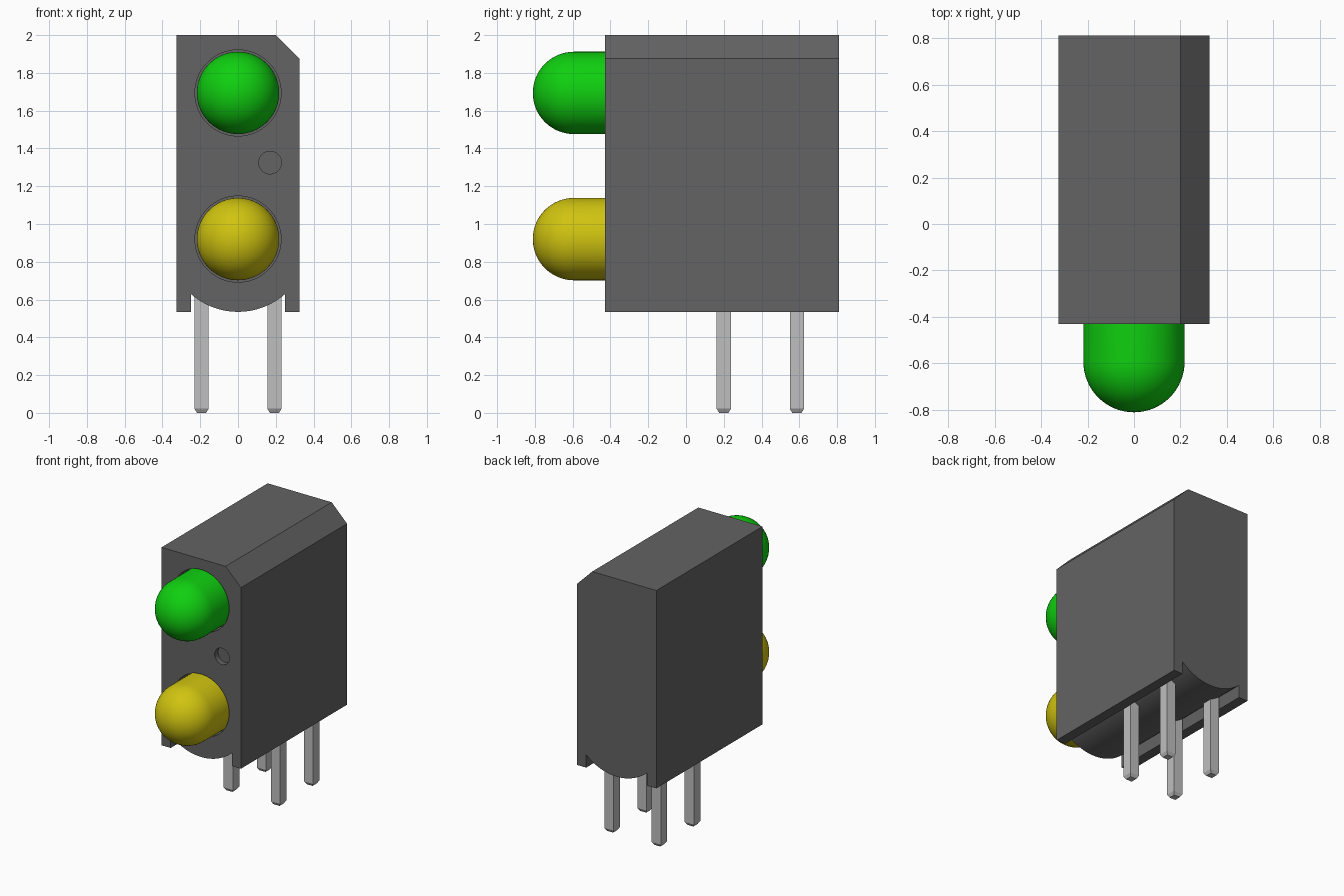
import bpy, bmesh
from math import sin, cos, pi, asin, radians
from mathutils import Matrix, Vector

default = bpy.data.objects.get("Cube")
if default:
    bpy.data.objects.remove(default, do_unlink=True)

FRONT, BACK = -0.43, 0.811
LED_R, TIP = 0.218, -0.811
LED_Z = {"upper": 1.694, "lower": 0.92}


def material(name, rgb):
    m = bpy.data.materials.new(name)
    m.use_nodes = True
    m.diffuse_color = (*rgb, 1)
    m.node_tree.nodes["Principled BSDF"].inputs["Base Color"].default_value = (*rgb, 1)
    return m


grey = material("dark grey plastic", (0.125, 0.125, 0.125))
metal = material("pale metal", (0.52, 0.52, 0.52))
green = material("green lens", (0.005, 0.63, 0.005))
yellow = material("yellow lens", (0.63, 0.55, 0.005))


def finish(bm, name, mat):
    bmesh.ops.recalc_face_normals(bm, faces=bm.faces)
    mesh = bpy.data.meshes.new(name)
    bm.to_mesh(mesh)
    bm.free()
    mesh.materials.append(mat)
    obj = bpy.data.objects.new(name, mesh)
    bpy.context.collection.objects.link(obj)
    return obj


def smooth(obj, degrees=30):
    obj.data.shade_smooth()
    obj.data.set_sharp_from_angle(angle=radians(degrees))


def drill(name, x, z, radius, depth):
    """Hidden cylinder that cuts a round hole into the front face."""
    bm = bmesh.new()
    turn = Matrix.Translation((x, FRONT, z)) @ Matrix.Rotation(pi / 2, 4, "X")
    bmesh.ops.create_cone(bm, cap_ends=True, segments=64, radius1=radius,
                          radius2=radius, depth=2 * depth, matrix=turn)
    obj = finish(bm, name, grey)
    obj.hide_render = True
    obj.hide_set(True)
    return obj


# Housing: chamfered outline with a bulged underside between two side rails
half, rail, foot, bulge_top = 0.325, 0.25, 0.535, 0.63
rise = bulge_top - foot
bulge_r = (rail ** 2 + rise ** 2) / (2 * rise)
sweep = asin(rail / bulge_r)
outline = [(-half, foot), (-half, 2), (0.2, 2), (half, 1.875), (half, foot), (rail, foot)]
for i in range(25):
    a = sweep * (1 - i / 12)
    outline.append((bulge_r * sin(a), foot + bulge_r * (1 - cos(a))))
outline.append((-rail, foot))

bm = bmesh.new()
face = bm.faces.new([bm.verts.new((x, FRONT, z)) for x, z in outline])
result = bmesh.ops.extrude_face_region(bm, geom=[face], use_keep_orig=True)
bmesh.ops.translate(bm, vec=(0, BACK - FRONT, 0),
                    verts=[v for v in result["geom"] if isinstance(v, bmesh.types.BMVert)])
housing = finish(bm, "housing", grey)

# Lens sockets and the small marker recess
cutters = [drill(f"{k}_socket_cutter", 0, z, LED_R + 0.01, 0.1) for k, z in LED_Z.items()]
cutters.append(drill("marker_recess_cutter", 0.17, 1.325, 0.06, 0.04))
bpy.context.view_layer.objects.active = housing
for cutter in cutters:
    mod = housing.modifiers.new("cut", "BOOLEAN")
    mod.operation, mod.solver, mod.object = "DIFFERENCE", "EXACT", cutter
    bpy.ops.object.modifier_apply(modifier=mod.name)
for cutter in cutters:
    bpy.data.objects.remove(cutter, do_unlink=True)
smooth(housing)


# Lenses: a cylinder with a domed front, lathed about the y axis
def lens(name, z, mat):
    bm = bmesh.new()
    dome = TIP + LED_R
    points = [(0, FRONT + 0.11), (LED_R, FRONT + 0.11)]
    points += [(LED_R * cos(i * pi / 32), dome - LED_R * sin(i * pi / 32)) for i in range(17)]
    verts = [bm.verts.new((r, y, z)) for r, y in points]
    edges = [bm.edges.new(pair) for pair in zip(verts, verts[1:])]
    bmesh.ops.spin(bm, geom=verts + edges, cent=(0, 0, z), axis=(0, 1, 0),
                   angle=2 * pi, steps=64)
    bmesh.ops.remove_doubles(bm, verts=bm.verts, dist=0.0001)
    smooth(finish(bm, name, mat))


lens("upper_lens", LED_Z["upper"], green)
lens("lower_lens", LED_Z["lower"], yellow)


# Pins: square legs with a chamfered tip
def pin(name, x, y, width=0.075, top=0.7, tip=0.022):
    bm = bmesh.new()
    bmesh.ops.create_cube(bm, size=1, matrix=Matrix.Translation((x, y, (top + tip) / 2))
                          @ Matrix.Diagonal((width, width, top - tip, 1)))
    bm.faces.ensure_lookup_table()
    base = min(bm.faces, key=lambda f: f.calc_center_median().z)
    cap = bmesh.ops.extrude_face_region(bm, geom=[base])
    bmesh.ops.delete(bm, geom=[base], context="FACES_ONLY")
    for v in cap["geom"]:
        if isinstance(v, bmesh.types.BMVert):
            v.co = Vector((x + (v.co.x - x) * 0.65, y + (v.co.y - y) * 0.65, 0))
    finish(bm, name, metal)


for side, x in (("right", -0.193), ("left", 0.193)):
    for row, y in (("front", 0.2), ("rear", 0.587)):
        pin(f"{row}_{side}_pin", x, y)
